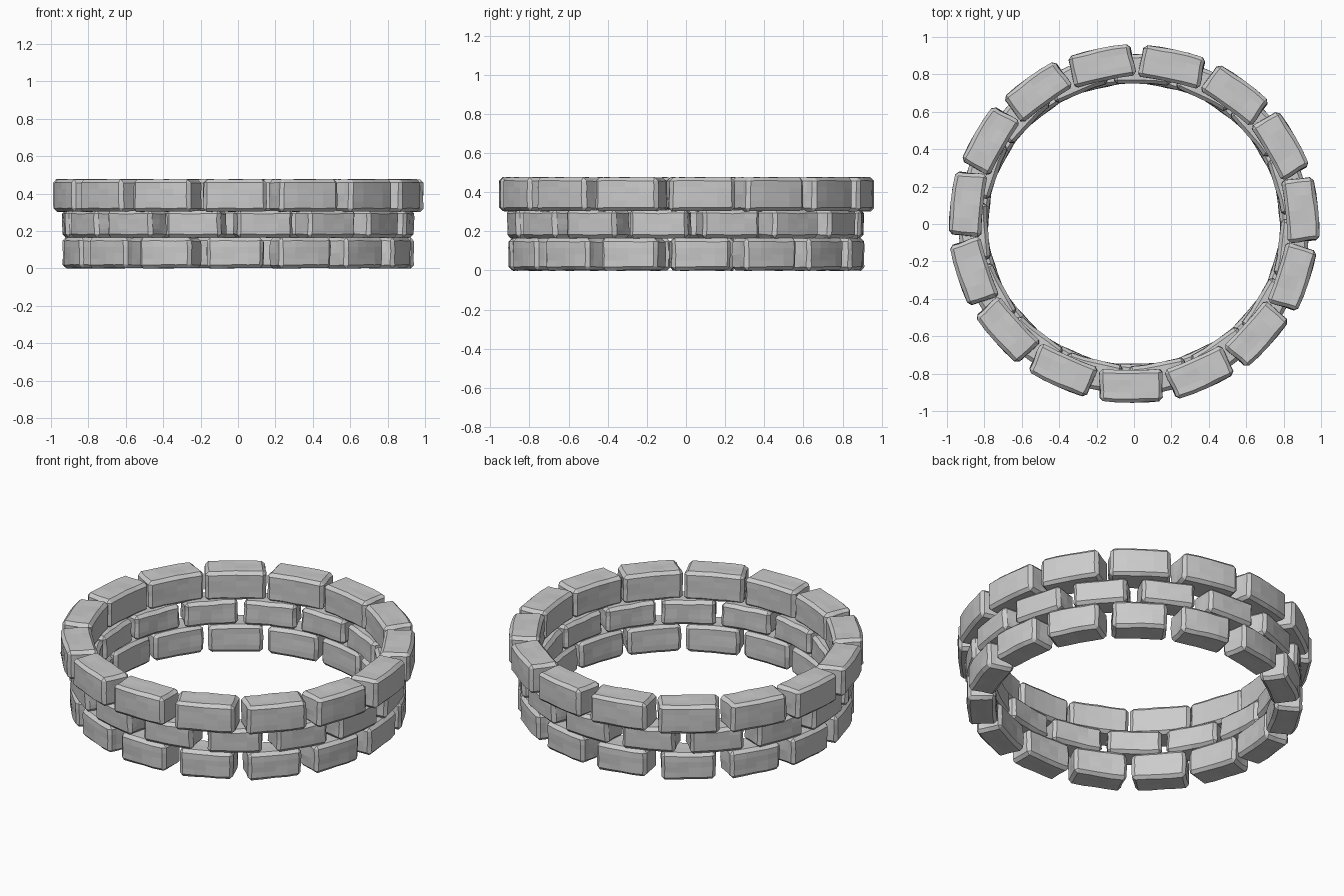
import bpy, bmesh, math
from mathutils import Vector, noise

if "Cube" in bpy.data.objects:
    bpy.data.objects.remove(bpy.data.objects["Cube"])

COUNT = 15  # bricks per course


def brick_mesh(name, length, depth, height, seed):
    """Chamfered stone block with slightly uneven, hand-cut faces."""
    bm = bmesh.new()
    bmesh.ops.create_cube(bm, size=1)
    for v in bm.verts:
        v.co = Vector((v.co.x * depth, v.co.y * length, v.co.z * height))
    bmesh.ops.bevel(bm, geom=bm.edges[:], offset=0.018, segments=1,
                    profile=0.5, affect='EDGES')
    long_edges = [e for e in bm.edges if e.calc_length() > 0.06]
    bmesh.ops.subdivide_edges(bm, edges=long_edges, cuts=3, use_grid_fill=True)
    for v in bm.verts:
        n = noise.noise_vector(v.co * 13 + Vector((seed, seed * 2.3, 0.7)))
        v.co += Vector((n.x * 0.006, n.y * 0.006, n.z * 0.005))
        # gentle curve following the ring
        v.co.x -= 0.25 * (v.co.y ** 2 - length ** 2 / 12)
    bmesh.ops.recalc_face_normals(bm, faces=bm.faces[:])
    mesh = bpy.data.meshes.new(name)
    bm.to_mesh(mesh)
    bm.free()
    return mesh


def course(name, size, rx, ry, z_mid, phase, seed):
    """Ring of bricks sharing one mesh."""
    mesh = brick_mesh(name, *size, seed)
    for i in range(COUNT):
        a = math.radians(phase) + i * math.tau / COUNT
        ob = bpy.data.objects.new(f"{name}_{i + 1}", mesh)
        ob.location = (rx * math.cos(a), ry * math.sin(a), z_mid)
        ob.rotation_euler.z = a + math.radians(1)
        bpy.context.collection.objects.link(ob)


# three staggered courses: size = (length, depth, height)
course("bottom_brick", (0.30, 0.158, 0.164), 0.855, 0.825, 0.083, 5, 1.0)
course("middle_brick", (0.30, 0.155, 0.146), 0.858, 0.828, 0.238, -9, 4.0)
course("top_brick", (0.335, 0.172, 0.172), 0.898, 0.866, 0.390, 5, 8.0)
